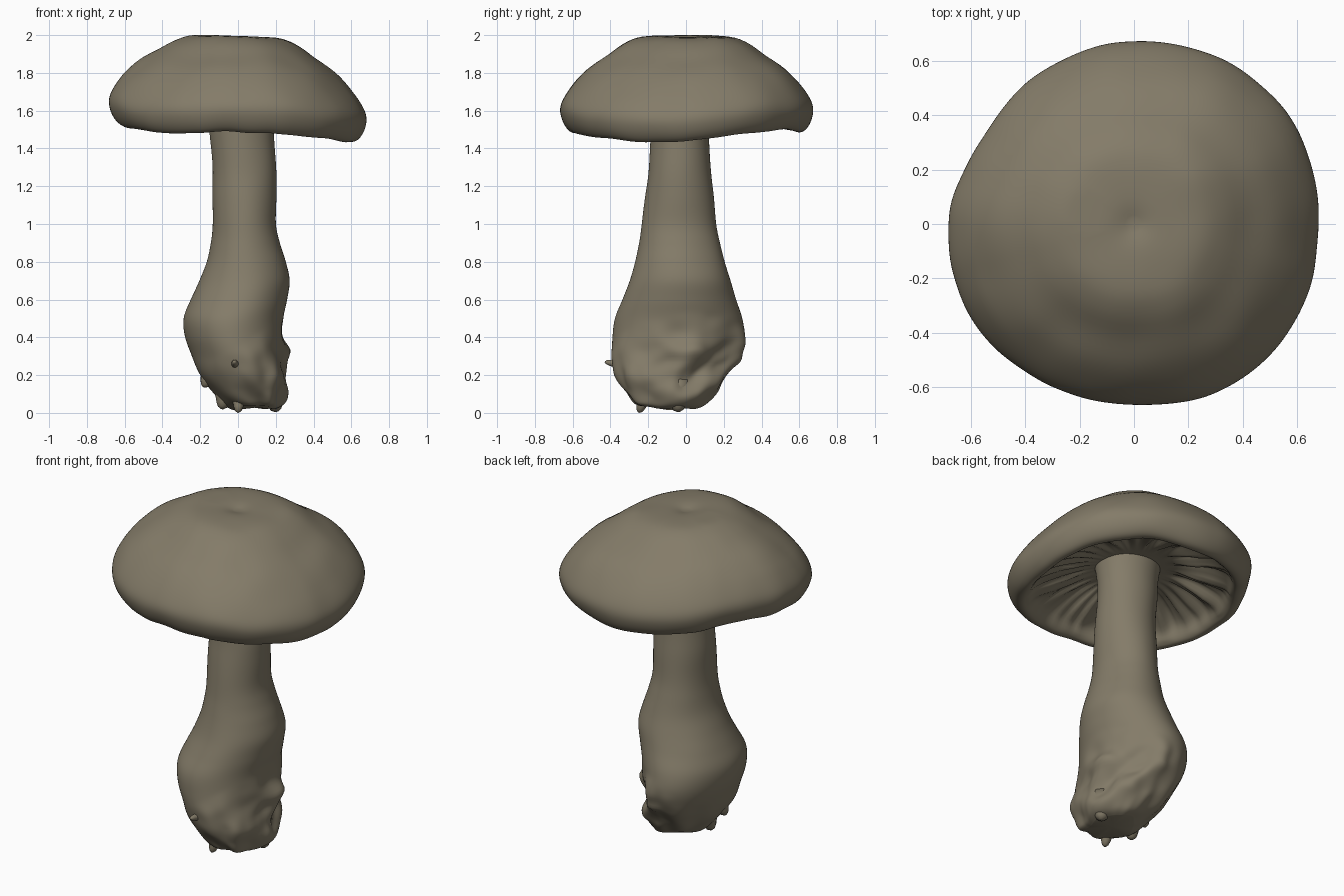
import bpy, bmesh, math
from mathutils import Vector, noise

if "Cube" in bpy.data.objects:
    bpy.data.objects.remove(bpy.data.objects["Cube"])

mat = bpy.data.materials.new("mushroom_flesh")
mat.diffuse_color = (0.23, 0.20, 0.14, 1)
mat.use_nodes = True
mat.node_tree.nodes["Principled BSDF"].inputs["Base Color"].default_value = mat.diffuse_color


def spline(p0, p1, p2, p3, t):
    return [0.5 * (2 * b + (c - a) * t + (2 * a - 5 * b + 4 * c - d) * t * t
                   + (3 * b - a - 3 * c + d) * t ** 3)
            for a, b, c, d in zip(p0, p1, p2, p3)]


def refine(pts, n):
    """Smooth curve through the rows of pts, n steps per span."""
    out = []
    for i in range(len(pts) - 1):
        q = [pts[max(0, min(len(pts) - 1, i + k))] for k in (-1, 0, 1, 2)]
        out += [spline(*q, j / n) for j in range(n)]
    return out + [list(pts[-1])]


def lofted(name, rings, cap_start=True, cap_end=True):
    """Skin closed rings of points; ends close on their centre."""
    bm = bmesh.new()
    vs = [[bm.verts.new(p) for p in ring] for ring in rings]
    n = len(rings[0])
    for a, b in zip(vs, vs[1:]):
        for i in range(n):
            bm.faces.new((a[i], a[(i + 1) % n], b[(i + 1) % n], b[i]))
    for use, ring in ((cap_start, vs[0]), (cap_end, vs[-1])):
        if use:
            c = bm.verts.new(sum((v.co for v in ring), Vector()) / n)
            for i in range(n):
                bm.faces.new((ring[i], ring[(i + 1) % n], c))
    bmesh.ops.recalc_face_normals(bm, faces=bm.faces)
    me = bpy.data.meshes.new(name)
    bm.to_mesh(me)
    bm.free()
    me.materials.append(mat)
    for p in me.polygons:
        p.use_smooth = True
    ob = bpy.data.objects.new(name, me)
    bpy.context.collection.objects.link(ob)
    return ob


# Cap: dome, rolled rim and hollow underside with irregular gills
outline = [.682, .698, .69, .675, .66, .645, .685, .695, .675, .668, .695, .695]
profile = [(.02, 1.98), (.10, 1.994), (.24, 1.99), (.33, 1.957), (.42, 1.895),
           (.52, 1.825), (.60, 1.745), (.655, 1.665), (.673, 1.605), (.66, 1.545),
           (.63, 1.50), (.595, 1.487), (.565, 1.505), (.525, 1.56), (.42, 1.61),
           (.30, 1.645), (.20, 1.66), (.10, 1.66)]
N = 192
PER = 4
outer_rows = 11 * PER


def rim_radius(u):
    k = int(u) % 12
    q = [[outline[(k + d) % 12]] for d in (-1, 0, 1, 2)]
    return spline(*q, u - int(u))[0] / .675


rings = []
for row, (r, z) in enumerate(refine(profile, PER)):
    ring = []
    under = row > outer_rows + 3
    for i in range(N):
        a = 2 * math.pi * i / N
        w = min(1, r / .6) ** 1.5
        R = r * (1 + (rim_radius(12 * i / N) - 1) * w)
        R *= 1 + .007 * w * noise.noise(Vector((math.cos(a) * 4, math.sin(a) * 4, 2)))
        x, y = R * math.cos(a), R * math.sin(a)
        # uneven tilt of the rim, low on the right
        zz = z + w * (-.035 * math.cos(a) + .012 * math.sin(a)
                      + .018 * math.cos(3 * (a - math.pi / 4)))
        low = max(0, min(1, (1.62 - z) / .12)) * w
        zz += low * .012 * noise.noise(Vector((math.cos(a) * 3, math.sin(a) * 3, 7)))
        zz += .01 * noise.noise(Vector((x * 5, y * 5, z * 4))) * min(1, r / .2)
        if under:
            fade = min(1, (row - outer_rows - 3) / 8) * max(0, min(1, (r - .2) / .15))
            g = noise.noise(Vector((math.cos(a) * 5, math.sin(a) * 5, r * 2)))
            zz += fade * (.05 * g + .008 * math.sin(34 * a + 8 * g))
        ring.append((x, y, min(zz, 2.0)))
    rings.append(ring)
lofted("cap", rings)

# Stem: leaning column with swollen, torn base (z, x min, x max, y min, y max)
sections = [(.025, -.02, .20, -.24, .06), (.05, -.07, .24, -.28, .11),
            (.12, -.14, .262, -.33, .17), (.2, -.20, .272, -.375, .225),
            (.3, -.245, .25, -.39, .30), (.4, -.28, .242, -.39, .31),
            (.5, -.285, .24, -.375, .295), (.6, -.25, .26, -.335, .265),
            (.7, -.205, .275, -.297, .237), (.8, -.165, .252, -.27, .205),
            (.9, -.145, .22, -.25, .18), (1.0, -.135, .20, -.235, .16),
            (1.15, -.135, .205, -.215, .145), (1.3, -.135, .203, -.195, .13),
            (1.48, -.15, .19, -.187, .122), (1.58, -.155, .195, -.19, .125),
            (1.68, -.17, .21, -.205, .14)]
M = 112
rings = []
for z, x0, x1, y0, y1 in refine(sections, 6):
    ring = []
    for i in range(M):
        a = 2 * math.pi * i / M
        c, s = math.cos(a), math.sin(a)
        p = Vector((c, s, z * 4))
        # the base is torn open on the right, smooth elsewhere down to the roots
        torn = .5 + .5 * math.cos(a - .4)
        rough = max(0, min(1, (.27 + .27 * torn - z) / .2))
        da = (a - .6 + math.pi) % (2 * math.pi) - math.pi
        dent = .16 * math.exp(-(da / .4) ** 2 - ((z - .28) / .14) ** 2)
        k = 1 - dent + .02 * noise.noise(p * 1.2)
        k += rough * (.05 + .15 * torn) * noise.noise(p * 1.9)
        k += rough * .05 * torn * noise.noise(p * 3.5)
        x = (x0 + x1) / 2 + (x1 - x0) / 2 * c * k
        y = (y0 + y1) / 2 + (y1 - y0) / 2 * s * k
        dz = rough * .02 * noise.noise(Vector((x * 7, y * 7, 3)))
        ring.append((x, y, max(.008, z + dz)))
    rings.append(ring)
lofted("stem", rings)


# Torn root ends: blunt tapering strands from inside the base outwards
def root_end(name, start, tip, radius):
    s, t = Vector(start), Vector(tip)
    q = (t - s).to_track_quat('Z', 'Y')
    rs = []
    for f, w in ((0, 1), (.35, .85), (.6, .65), (.8, .5), (.93, .35), (1, .1)):
        rs.append([s.lerp(t, f) + q @ Vector((math.cos(k * math.pi / 6) * radius * w,
                                             math.sin(k * math.pi / 6) * radius * w, 0))
                   for k in range(12)])
    lofted(name, rs)


roots = [((-.01, -.31, .25), (-.02, -.43, .27), .03),
         ((-.13, -.10, .28), (-.18, -.12, .135), .06),
         ((-.06, -.10, .18), (-.085, -.12, .02), .07),
         ((.01, -.20, .14), (0, -.25, .002), .05),
         ((.17, -.05, .16), (.205, -.04, .006), .08)]
for n, (a, b, r) in enumerate(roots):
    root_end("root_end_%d" % (n + 1), a, b, r)
